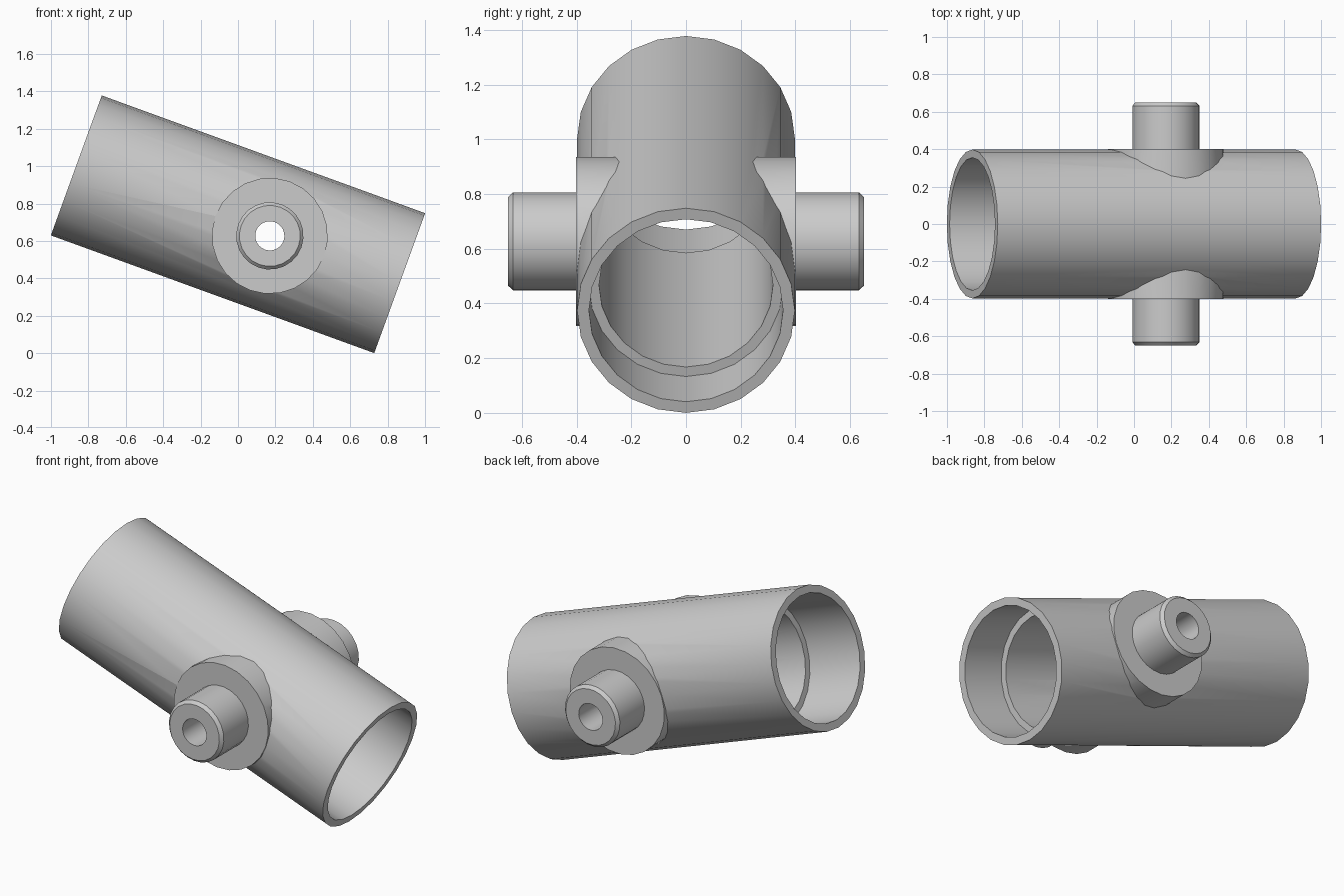
import bpy
import bmesh
import math
from mathutils import Matrix, Vector

if "Cube" in bpy.data.objects:
    bpy.data.objects.remove(bpy.data.objects["Cube"], do_unlink=True)

SIDES = 24
TILT = math.radians(20)
HALF, RADIUS = 0.92, 0.398
CENTRE = Vector((0, 0, 0.689))
PIN_SHIFT = 0.181  # pin position along the tube axis

grey = bpy.data.materials.new("plain grey")
grey.use_nodes = True
grey.diffuse_color = (0.6, 0.6, 0.6, 1)
grey.node_tree.nodes["Principled BSDF"].inputs["Base Color"].default_value = (0.6, 0.6, 0.6, 1)


def turned(name, profile, matrix):
    """Closed solid turned about local x from (position, radius) pairs."""
    bm = bmesh.new()
    rings = []
    for x, r in profile:
        angles = [2 * math.pi * i / SIDES for i in range(SIDES)]
        rings.append([bm.verts.new((x, r * math.sin(a), r * math.cos(a))) for a in angles])
    for a, b in zip(rings, rings[1:]):
        for i in range(SIDES):
            j = (i + 1) % SIDES
            bm.faces.new((a[i], a[j], b[j], b[i]))
    bm.faces.new(rings[0])
    bm.faces.new(rings[-1])
    bmesh.ops.recalc_face_normals(bm, faces=bm.faces)
    bm.transform(matrix)
    mesh = bpy.data.meshes.new(name)
    bm.to_mesh(mesh)
    bm.free()
    mesh.materials.append(grey)
    obj = bpy.data.objects.new(name, mesh)
    bpy.context.collection.objects.link(obj)
    return obj


def combine(target, tool, operation):
    """Apply a boolean and remove the tool."""
    mod = target.modifiers.new("combine", "BOOLEAN")
    mod.operation = operation
    mod.solver = "EXACT"
    mod.object = tool
    bpy.context.view_layer.objects.active = target
    bpy.ops.object.modifier_apply(modifier=mod.name)
    bpy.data.objects.remove(tool, do_unlink=True)


tilted = Matrix.Translation(CENTRE) @ Matrix.Rotation(TILT, 4, "Y")
cross = tilted @ Matrix.Translation((PIN_SHIFT, 0, 0)) @ Matrix.Rotation(math.pi / 2, 4, "Z")

# Tube with a round mounting boss and stub pin on each side
body = turned("tube_with_pins", [(-HALF, RADIUS), (HALF, RADIUS)], tilted)
pins = turned("side_pins", [(-0.65, 0.163), (-0.632, 0.18), (-0.402, 0.18), (-0.402, 0.31),
                            (0.402, 0.31), (0.402, 0.18), (0.632, 0.18), (0.65, 0.163)], cross)
combine(body, pins, "UNION")

# Stepped bore, wider at both ends
bore = turned("bore", [(-1.1, 0.355), (-0.57, 0.355), (-0.57, 0.318),
                       (0.65, 0.318), (0.65, 0.355), (1.1, 0.355)], tilted)
combine(body, bore, "DIFFERENCE")

# Hole through both pins
hole = turned("pin_hole", [(-0.8, 0.078), (0.8, 0.078)], cross)
combine(body, hole, "DIFFERENCE")

bpy.ops.object.select_all(action="DESELECT")
body.select_set(True)
bpy.context.view_layer.objects.active = body
bpy.ops.object.shade_smooth_by_angle(angle=math.radians(30))
